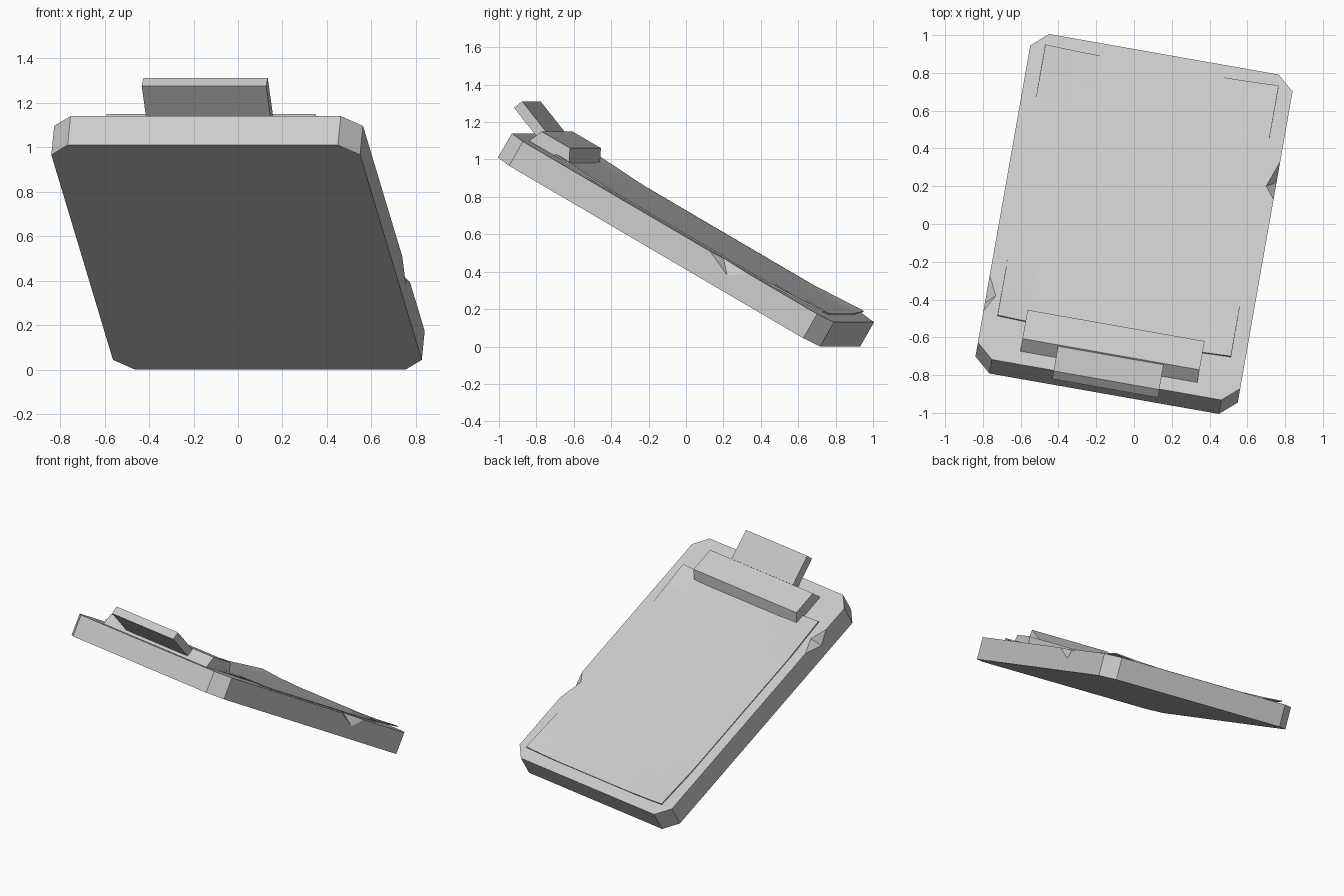
import bpy, bmesh, math
from mathutils import Matrix, Vector

if "Cube" in bpy.data.objects:
    bpy.data.objects.remove(bpy.data.objects["Cube"])

# Whole clipboard leans 30 degrees and is turned 10 degrees
POSE = (Matrix.Translation((0, 0, 0.57)) @ Matrix.Rotation(math.radians(-10), 4, 'Z')
        @ Matrix.Rotation(math.radians(-30), 4, 'X'))
TOP = 0.075

grey = bpy.data.materials.new("light_grey")
grey.use_nodes = True
COLOUR = (0.6, 0.6, 0.6, 1)
grey.diffuse_color = COLOUR
grey.node_tree.nodes["Principled BSDF"].inputs["Base Color"].default_value = COLOUR


def add_object(name, bm):
    bmesh.ops.recalc_face_normals(bm, faces=bm.faces)
    mesh = bpy.data.meshes.new(name)
    bm.to_mesh(mesh)
    bm.free()
    mesh.materials.append(grey)
    obj = bpy.data.objects.new(name, mesh)
    bpy.context.collection.objects.link(obj)
    obj.matrix_world = POSE
    return obj


def hull(name, points):
    bm = bmesh.new()
    for p in points:
        bm.verts.new(p)
    bmesh.ops.convex_hull(bm, input=bm.verts)
    bmesh.ops.dissolve_limit(bm, angle_limit=0.01, verts=bm.verts, edges=bm.edges)
    return add_object(name, bm)


def extrude_across(name, half_width, profile):
    return hull(name, [(s * half_width, y, z) for s in (-1, 1) for y, z in profile])


# Board with cut corners
W, L, C = 0.705, 1.01, 0.088
outline = [(sx * x, sy * y) for sx in (-1, 1) for sy in (-1, 1)
           for x, y in ((W, L - C), (W - C, L))]
board = hull("board", [(x, y, z) for x, y in outline for z in (-TOP, TOP)])


# Chips knocked out of the board's long edges
def chip(name, side, start, end, inner, low):
    mid = (start + end) / 2
    cutter = hull(name, [(side * W, start, TOP), (side * W, end, TOP),
                         (side * 0.654, inner, TOP), (side * W, low, 0.01),
                         (side * (W + 0.08), mid, TOP + 0.08)])
    cutter.hide_render = True
    cutter.hide_set(True)
    mod = board.modifiers.new(name, 'BOOLEAN')
    mod.operation = 'DIFFERENCE'
    mod.solver = 'EXACT'
    mod.object = cutter


chip("left_chip_cutter", 1, 0.253, 0.487, 0.325, 0.396)
chip("right_chip_cutter", -1, -0.727, -0.505, -0.622, -0.64)

# Thin paper sheet with slightly lifted corners
bm = bmesh.new()
bmesh.ops.create_grid(bm, x_segments=8, y_segments=10, size=1)
for v in bm.verts:
    x, y = v.co.x, v.co.y
    lift = 0.018 * max(0, abs(x) + abs(y) - 1.6) / 0.4
    v.co = Vector((x * 0.627, 0.09 + y * 0.84, TOP + 0.006 + lift))
paper = add_object("paper", bm)
sheet = paper.modifiers.new("thickness", 'SOLIDIFY')
sheet.thickness = 0.008
sheet.offset = -1

# Clip: tapered bar across the board and an upturned lever
extrude_across("clip_bar", 0.476, [(-0.93, TOP), (-0.68, TOP), (-0.718, 0.152), (-0.896, 0.152)])
extrude_across("clip_lever", 0.284, [(-1.098, 0.222), (-1.118, 0.17), (-0.92, 0.093), (-0.90, 0.145)])
